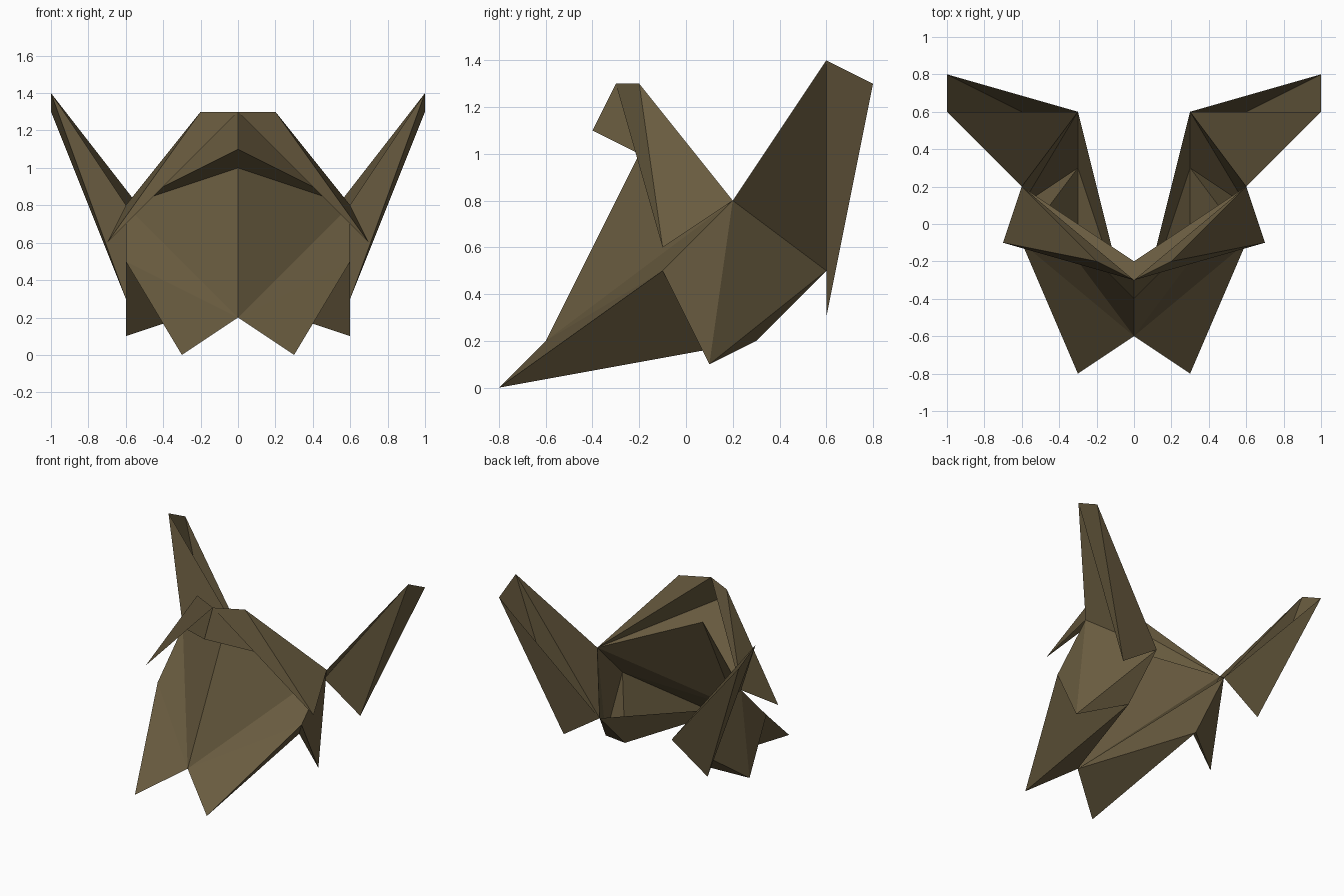
import bpy, bmesh
from mathutils import Vector

if "Cube" in bpy.data.objects:
    bpy.data.objects.remove(bpy.data.objects["Cube"])

# Fold corners of the right half; the left half is mirrored
P = {
    "neck": (0, -0.2, 1.0), "brow": (0, -0.4, 1.1), "crown": (0, -0.3, 1.3),
    "crest": (0.2, -0.2, 1.3), "cheek": (0.7, -0.1, 0.6),
    "shoulder": (0.6, 0.2, 0.8), "keel": (0, -0.6, 0.2), "toe": (0.3, -0.8, 0),
    "hip": (0.6, -0.1, 0.5), "heel": (0.6, 0.1, 0.1), "floor": (0.3, 0.3, 0.2),
    "root": (0.3, 0.6, 0.5), "elbow": (0.6, 0.6, 0.3),
    "tip": (1, 0.6, 1.4), "tail": (1, 0.8, 1.3),
}

# Folded sheets making up each part
PARTS = {
    "hood": ["brow neck shoulder", "crown brow shoulder", "crown shoulder crest",
             "crown crest cheek", "crest shoulder cheek"],
    "chest": ["neck keel shoulder", "keel hip shoulder", "keel toe hip"],
    "flank": ["shoulder hip heel", "shoulder heel root", "hip floor heel",
              "heel floor root"],
    "belly": ["toe floor hip", "keel floor toe", "keel root floor"],
    "wing": ["shoulder tip root", "tip elbow root", "tip tail elbow",
             "root elbow tail"],
}

mat = bpy.data.materials.new("brown_paper")
mat.diffuse_color = (0.14, 0.105, 0.05, 1)
mat.use_nodes = True
mat.node_tree.nodes["Principled BSDF"].inputs["Base Color"].default_value = mat.diffuse_color


def folded_part(name, sheets):
    bm = bmesh.new()
    verts = {}
    for sheet in sheets:
        corners = sheet.split()
        for c in corners:
            if c not in verts:
                verts[c] = bm.verts.new(Vector(P[c]))
        bm.faces.new([verts[c] for c in corners])
    bmesh.ops.recalc_face_normals(bm, faces=bm.faces)
    mesh = bpy.data.meshes.new(name)
    bm.to_mesh(mesh)
    bm.free()
    mesh.materials.append(mat)
    ob = bpy.data.objects.new(name, mesh)
    bpy.context.collection.objects.link(ob)
    ob.modifiers.new("mirror", 'MIRROR').use_axis[0] = True
    return ob


for part, sheets in PARTS.items():
    folded_part(part, sheets)
